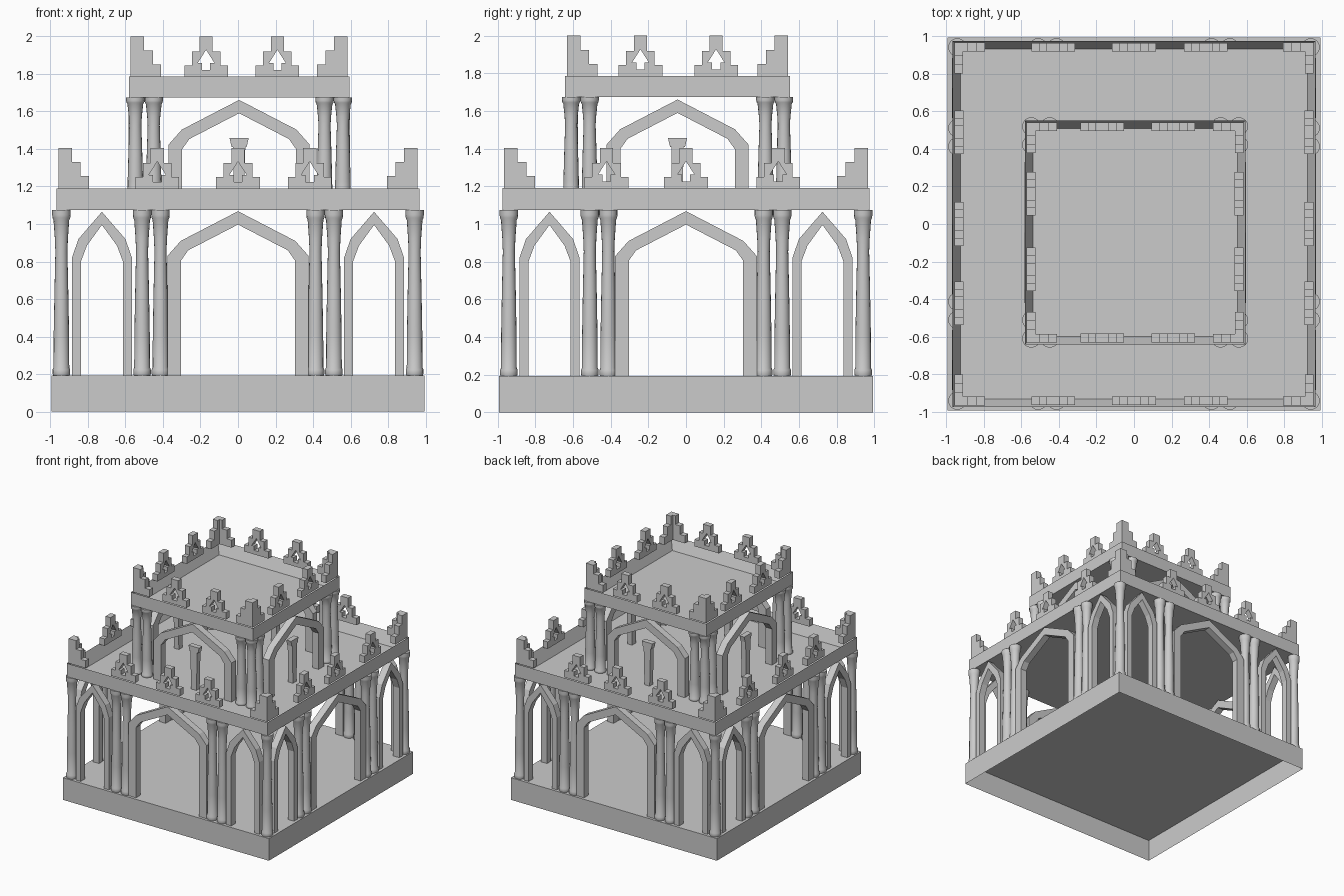
import bpy, bmesh, math
from mathutils import Matrix, Vector

if "Cube" in bpy.data.objects:
    bpy.data.objects.remove(bpy.data.objects["Cube"])

UC = (0.006, -0.045)      # centre of the upper tier
F1, F2 = 1.08, 1.675      # floor heights


def finish(bm, name, smooth=False):
    me = bpy.data.meshes.new(name)
    bm.to_mesh(me)
    bm.free()
    ob = bpy.data.objects.new(name, me)
    bpy.context.collection.objects.link(ob)
    if smooth:
        bpy.context.view_layer.objects.active = ob
        bpy.ops.object.select_all(action='DESELECT')
        ob.select_set(True)
        bpy.ops.object.shade_smooth_by_angle(angle=math.radians(35))
    return ob


def box(bm, x0, x1, y0, y1, z0, z1):
    m = Matrix.Translation(((x0 + x1) / 2, (y0 + y1) / 2, (z0 + z1) / 2)) @ \
        Matrix.Diagonal((x1 - x0, y1 - y0, z1 - z0, 1))
    return bmesh.ops.create_cube(bm, size=1, matrix=m)['verts']


def prism(name, loops, depth, loc, side=False):
    """Fill x-z outlines (first outer, then holes) and extrude them along the wall normal."""
    bm = bmesh.new()
    edges = []
    for pts in loops:
        vs = [bm.verts.new((x, -depth / 2, z)) for x, z in pts]
        edges += [bm.edges.new((vs[i - 1], vs[i])) for i in range(len(vs))]
    bmesh.ops.triangle_fill(bm, edges=edges, use_beauty=True, use_dissolve=False)
    bmesh.ops.dissolve_limit(bm, angle_limit=0.01, verts=bm.verts[:], edges=bm.edges[:])
    r = bmesh.ops.extrude_face_region(bm, geom=bm.faces[:], use_keep_orig=True)
    new = [g for g in r['geom'] if isinstance(g, bmesh.types.BMVert)]
    bmesh.ops.translate(bm, verts=new, vec=(0, depth, 0))
    bmesh.ops.recalc_face_normals(bm, faces=bm.faces[:])
    m = Matrix.Translation(loc)
    if side:
        m = m @ Matrix.Rotation(math.pi / 2, 4, 'Z')
    bm.transform(m)
    return finish(bm, name)


def mirror_x(pts):
    """Close a right-half outline (bottom to top) with its mirrored left half."""
    return pts + [(-x, z) for x, z in reversed(pts) if abs(x) > 1e-6]


# base plinth, open underneath
bm = bmesh.new()
box(bm, -.993, .993, -.993, .993, 0, .193)
bm.faces.ensure_lookup_table()
bmesh.ops.delete(bm, geom=[f for f in bm.faces if f.normal.z < -.5], context='FACES_ONLY')
finish(bm, "base_plinth")


# floor slabs with raised rim
def tray(name, cx, cy, hx, hy, z0, z1):
    bm = bmesh.new()
    box(bm, cx - hx, cx + hx, cy - hy, cy + hy, z0, z1)
    top = [f for f in bm.faces if f.normal.z > .5]
    bmesh.ops.inset_region(bm, faces=top, thickness=.062)
    bmesh.ops.translate(bm, verts=list(top[0].verts), vec=(0, 0, z0 + .008 - z1))
    finish(bm, name)


tray("lower_floor", 0, 0, .967, .976, F1 - .005, 1.19)
tray("upper_roof", *UC, .588, .597, F2, 1.785)

# columns
PROFILE = [(0, 0), (.044, 0), (.047, .012), (.047, .035), (.042, .048), (.041, .25),
           (.037, .50), (.032, .75), (.035, .83), (.042, .94), (.047, .952),
           (.049, .97), (.049, 1), (0, 1)]


def column(name, x, y, z0, z1):
    bm = bmesh.new()
    vs = [bm.verts.new((r, 0, z0 + t * (z1 - z0))) for r, t in PROFILE]
    es = [bm.edges.new(p) for p in zip(vs, vs[1:])]
    bmesh.ops.spin(bm, geom=vs + es, axis=(0, 0, 1), cent=(0, 0, 0),
                   angle=math.tau, steps=16)
    bmesh.ops.remove_doubles(bm, verts=bm.verts[:], dist=1e-5)
    bmesh.ops.recalc_face_normals(bm, faces=bm.faces[:])
    bm.transform(Matrix.Translation((x, y, 0)))
    finish(bm, name, smooth=True)


for sx in (-1, 1):
    for sy in (-1, 1):
        a = .941
        for px, py in ((a, a), (.511, a), (.413, a), (a, .511), (a, .413)):
            column("lower_column", sx * px, sy * py, .193, F1 - .005)
        for px, py in ((.553, .565), (.455, .565), (.553, .467)):
            column("upper_column", UC[0] + sx * px, UC[1] + sy * py, F1, F2)


# pointed arches
def arch(name, outer, inner, loc, side):
    pts = outer + [(-x, z) for x, z in reversed(outer[:-1])]
    pts += [(-x, z) for x, z in inner] + [(x, z) for x, z in reversed(inner[:-1])]
    prism(name, [pts], .06, loc, side)


def wide(z0, dz):
    return ([(.376, z0), (.376, .83 + dz), (.305, .91 + dz), (0, 1.068 + dz)],
            [(.304, z0), (.304, .805 + dz), (.265, .86 + dz), (0, .997 + dz)])


SLIM = ([(.16, .193), (.16, .82), (.125, .92), (0, 1.065)],
        [(.112, .193), (.112, .80), (.08, .885), (0, .995)])

for s in (-1, 1):
    for side in (False, True):
        def at(u, d, c=(0, 0)):
            return (c[0] + s * d, c[1] + u, 0) if side else (c[0] + u, c[1] + s * d, 0)
        arch("lower_wide_arch", *wide(.193, 0), at(0, .94), side)
        for u in (-.725, .725):
            arch("lower_slim_arch", *SLIM, at(u, .94), side)
        arch("upper_wide_arch", *wide(F1, .593), at(0, .56, UC), side)
        # small post standing in each upper arch
        post = mirror_x([(.025, F1), (.033, 1.41), (.04, 1.41), (.051, 1.458)])
        prism("upper_post", [post], .045, at(0, .55, UC), side)

# stepped merlons with an arrow-shaped opening
MERLON = mirror_x([(.116, 0), (.116, .06), (.076, .06), (.076, .135), (.035, .135), (.035, .215)])
ARROW = mirror_x([(.022, .035), (.022, .072), (.045, .072), (0, .143)])


def crown(name, cx, cy, hx, hy, z, xs, ys):
    for s in (-1, 1):
        for x in xs:
            prism(name + "_merlon", [MERLON, ARROW], .047, (x, cy + s * (hy - .034), z))
        for y in ys:
            prism(name + "_merlon", [MERLON, ARROW], .047, (cx + s * (hx - .034), y, z), True)
    # stepped corner pieces, L-shaped in plan
    for sx in (-1, 1):
        for sy in (-1, 1):
            ox, oy, t = cx + sx * (hx - .01), cy + sy * (hy - .01), .047
            prof = [(0, 0), (.163, 0), (.163, .065), (.118, .065), (.118, .14),
                    (.072, .14), (.072, .215), (0, .215)]
            prism(name + "_corner", [[(-sx * u, v) for u, v in prof]], t,
                  (ox, oy - sy * t / 2, z))
            prof = [(max(u, t), v) for u, v in prof]
            prism(name + "_corner", [[(-sy * u, v) for u, v in prof]], t,
                  (ox - sx * t / 2, oy, z), True)


crown("lower", 0, 0, .967, .976, 1.19, (-.43, 0, .382), (-.422, 0, .49))
crown("upper", *UC, .588, .597, 1.785, (-.17, .21), (-.242, .16))
